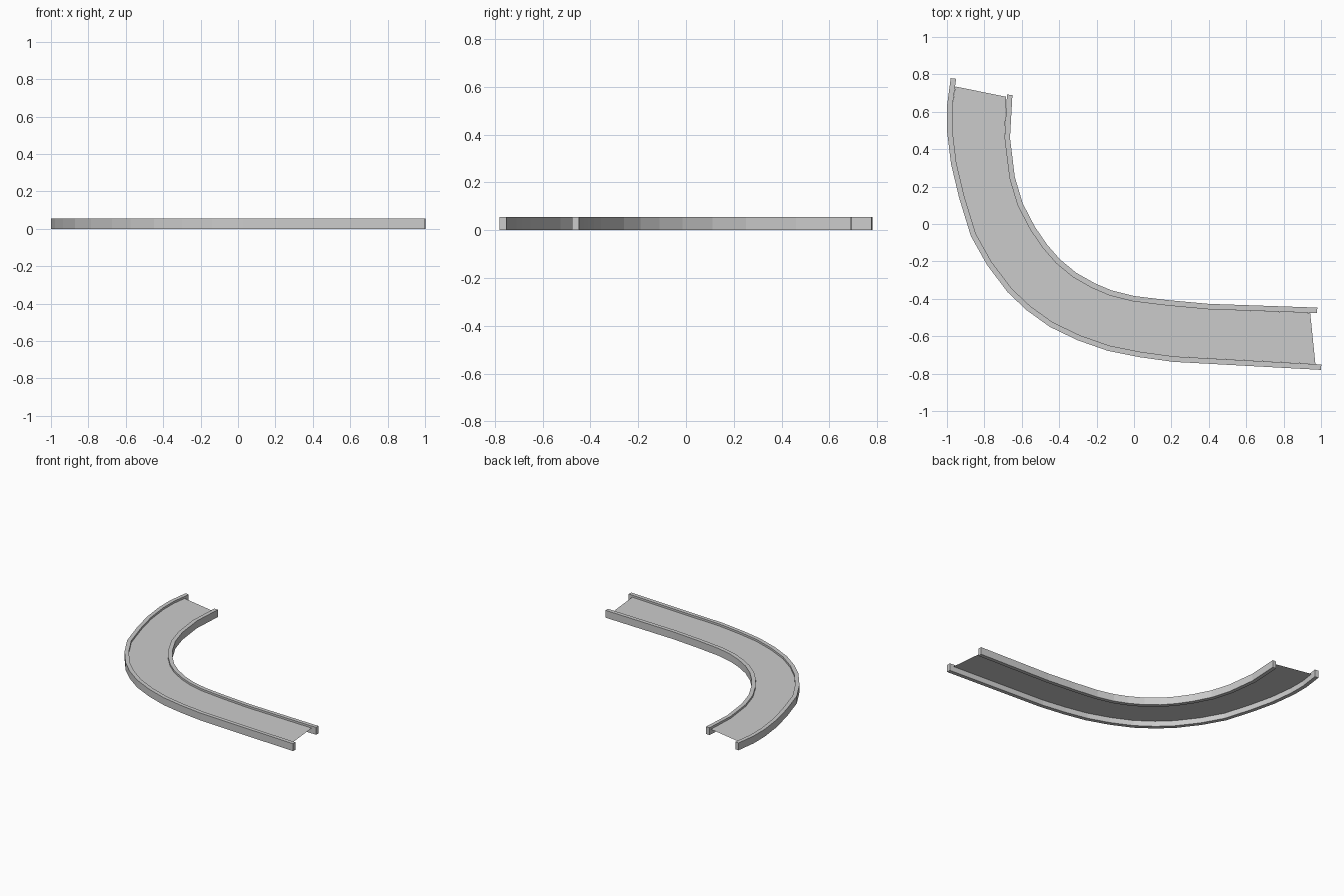
import bpy
from mathutils import Vector

if "Cube" in bpy.data.objects:
    bpy.data.objects.remove(bpy.data.objects["Cube"])

HEIGHT, WIDTH, DECK_Z = 0.055, 0.029, 0.04

# Outside edges of the two rails, seen from above
OUTER = [(-.98, .78), (-1, .63), (-1, .5), (-.978, .32), (-.935, .14), (-.872, -.065),
         (-.785, -.22), (-.675, -.365), (-.575, -.46), (-.45, -.55), (-.30, -.622),
         (-.14, -.678), (.03, -.712), (.21, -.737), (1, -.78)]
INNER = [(-.65, .69), (-.663, .46), (-.637, .25), (-.595, .11), (-.53, -.015),
         (-.465, -.11), (-.395, -.19), (-.31, -.26), (-.21, -.317), (-.12, -.355),
         (0, -.385), (.18, -.407), (.40, -.427), (.98, -.447)]


def offset(points, dist):
    """Parallel copy of a polyline, mitred at each corner (positive = left)."""
    pts = [Vector(p) for p in points]
    out = []
    for i, p in enumerate(pts):
        a = (p - pts[i - 1]).normalized() if i else None
        b = (pts[i + 1] - p).normalized() if i < len(pts) - 1 else None
        a, b = a or b, b or a
        na, nb = Vector((-a.y, a.x)), Vector((-b.y, b.x))
        m = (na + nb).normalized()
        out.append(p + m * dist / m.dot(na))
    return out


def make(name, verts, faces):
    mesh = bpy.data.meshes.new(name)
    mesh.from_pydata(verts, [], faces)
    mesh.update()
    obj = bpy.data.objects.new(name, mesh)
    bpy.context.collection.objects.link(obj)
    return obj


def rail(name, left, right):
    """Rectangular bar following two parallel edges."""
    verts, faces = [], []
    for l, r in zip(left, right):
        verts += [(l[0], l[1], 0), (r[0], r[1], 0),
                  (r[0], r[1], HEIGHT), (l[0], l[1], HEIGHT)]
    n = len(left)
    for i in range(n - 1):
        a, b = 4 * i, 4 * i + 4
        faces += [(a + j, b + j, b + (j + 1) % 4, a + (j + 1) % 4) for j in range(4)]
    e = 4 * n - 4
    faces += [(0, 1, 2, 3), (e + 3, e + 2, e + 1, e)]
    make(name, verts, faces)


# Side rails
outer_in = offset(OUTER, WIDTH)
inner_in = offset(INNER, -WIDTH)
rail("outer_rail", outer_in, OUTER)
rail("inner_rail", INNER, inner_in)

# Road deck: thin sheet between the rails, stopping short of their ends
edge_a = [(-.955, .735)] + outer_in[1:-1] + [(.97, -.749)]
edge_b = [(-.683, .68)] + inner_in[1:-1] + [(.942, -.475)]
outline = edge_a + edge_b[::-1]
make("deck", [(p[0], p[1], DECK_Z) for p in outline], [tuple(range(len(outline)))])
